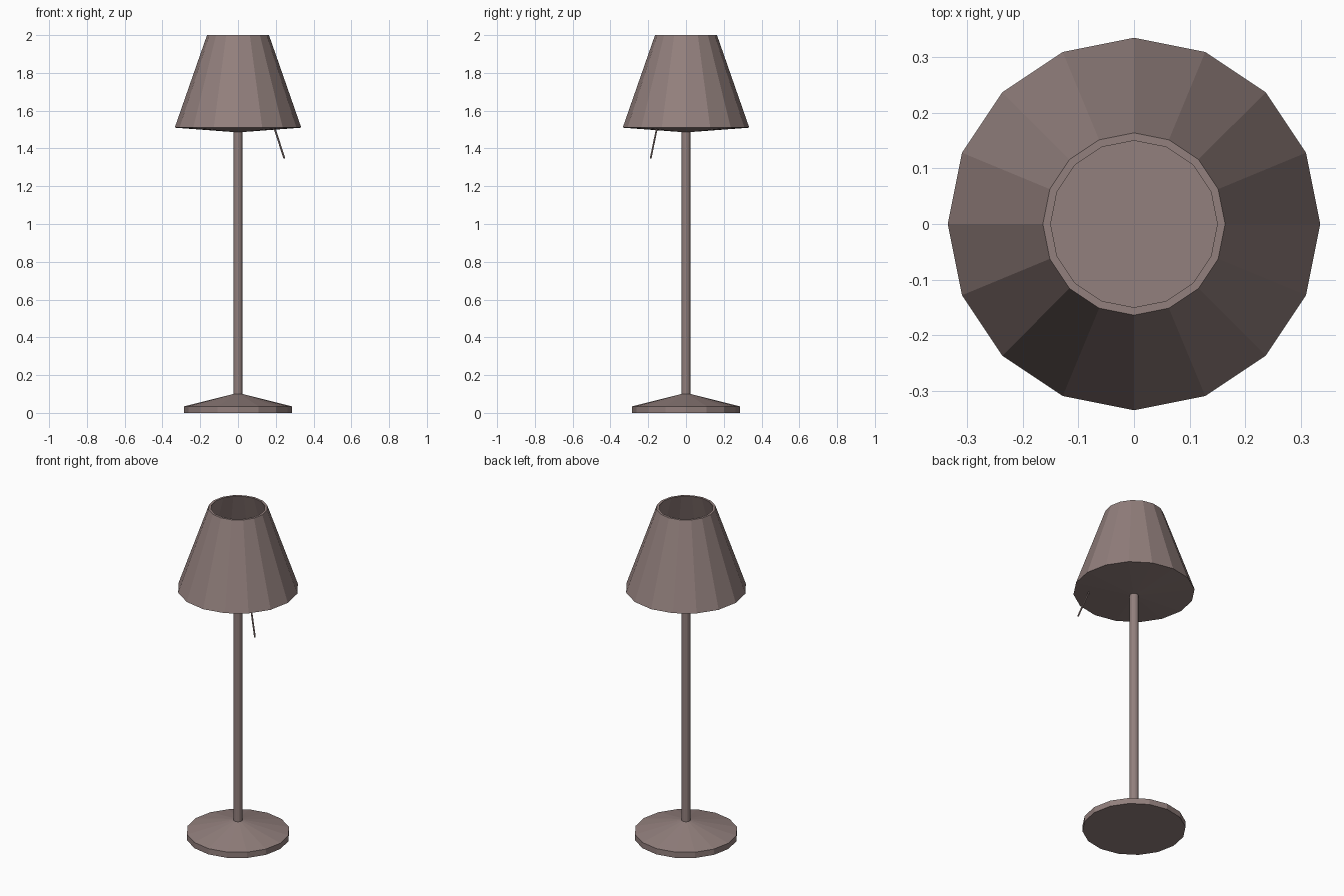
import bpy, bmesh
from math import cos, sin, tau
from mathutils import Vector

if "Cube" in bpy.data.objects:
    bpy.data.objects.remove(bpy.data.objects["Cube"])

mat = bpy.data.materials.new("warm_grey")
mat.diffuse_color = (0.29, 0.215, 0.205, 1)
mat.use_nodes = True
mat.node_tree.nodes["Principled BSDF"].inputs["Base Color"].default_value = mat.diffuse_color


def finish(name, bm):
    bmesh.ops.recalc_face_normals(bm, faces=bm.faces)
    mesh = bpy.data.meshes.new(name)
    bm.to_mesh(mesh)
    bm.free()
    mesh.materials.append(mat)
    obj = bpy.data.objects.new(name, mesh)
    bpy.context.collection.objects.link(obj)
    return obj


def lathe(name, profile, sides=16):
    """Revolve (radius, z) points around z; radius 0 becomes a single tip."""
    bm = bmesh.new()
    rings = []
    for r, z in profile:
        if r == 0:
            rings.append([bm.verts.new((0, 0, z))] * sides)
        else:
            rings.append([bm.verts.new((r * cos(tau * i / sides), r * sin(tau * i / sides), z))
                          for i in range(sides)])
    for a, b in zip(rings, rings[1:]):
        for i in range(sides):
            j = (i + 1) % sides
            bm.faces.new(list(dict.fromkeys((a[i], a[j], b[j], b[i]))))
    return finish(name, bm)


# Weighted foot: short rim and shallow cone
lathe("base", [(0, 0), (0.285, 0), (0.285, 0.035), (0.024, 0.1), (0, 0.1)])

# Pole
lathe("pole", [(0, 0.09), (0.024, 0.09), (0.024, 1.495), (0, 1.495)])

# Hollow shade, open on top, with a shallow conical underside
lathe("shade", [(0, 1.485), (0.335, 1.51), (0.164, 2.0), (0.15, 2.0), (0.318, 1.52), (0, 1.52)])

# Slanted pull switch hanging below the shade
start, end = Vector((0.192, -0.153, 1.512)), Vector((0.245, -0.187, 1.348))
cord = lathe("pull_switch", [(0, 0), (0.005, 0), (0.005, (end - start).length),
                             (0, (end - start).length)], 6)
cord.location = start
cord.rotation_euler = (end - start).to_track_quat("Z", "Y").to_euler()
